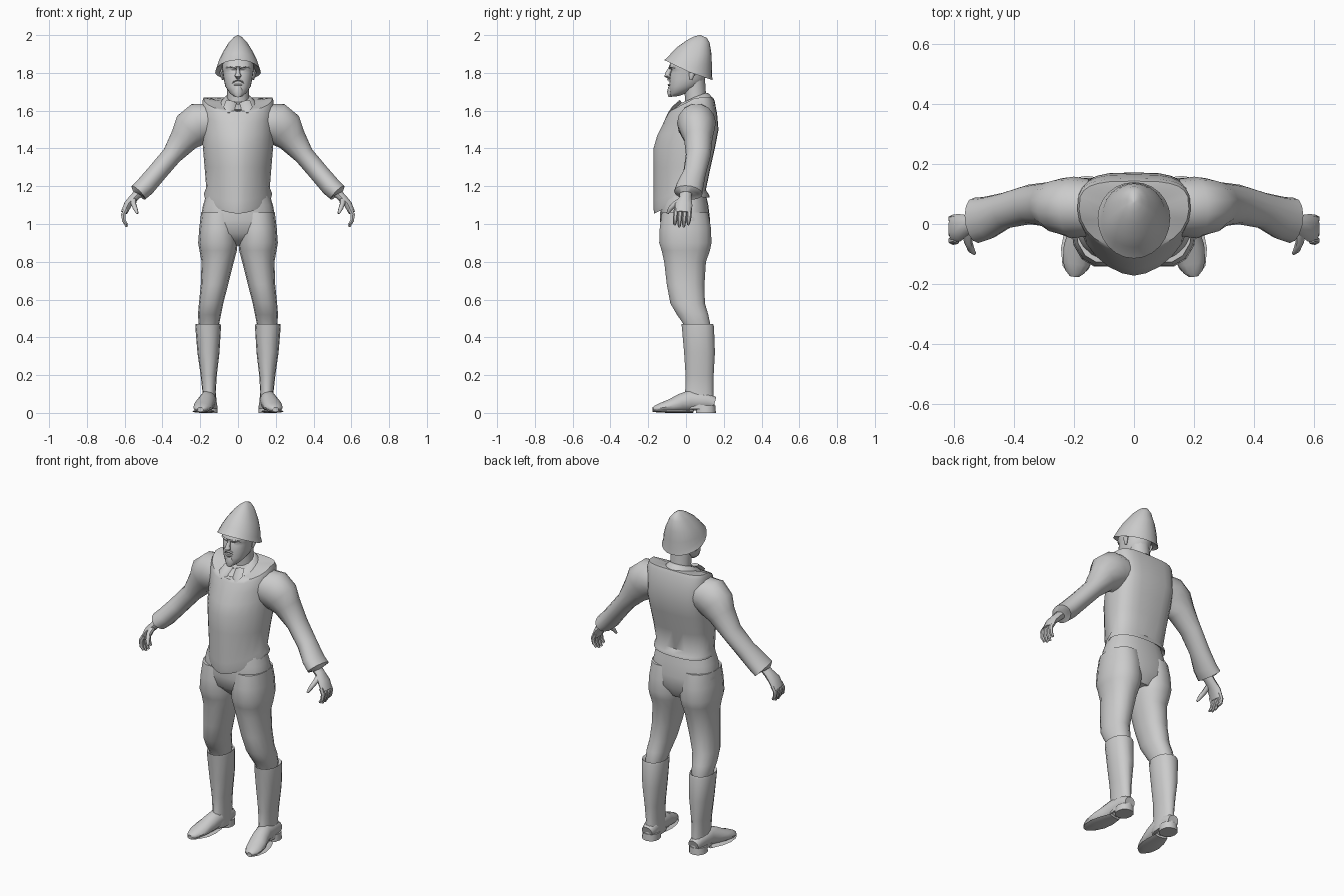
import bpy, bmesh, math
from mathutils import Vector

grey = bpy.data.materials.new("plain grey")
grey.diffuse_color = (0.6, 0.6, 0.6, 1)


def skin(name, rings, mirror=False, angle=45):
    """Bridge a series of point rings into a closed, smooth-shaded part."""
    bm = bmesh.new()
    loops = [[bm.verts.new(p) for p in r] for r in rings]
    n = len(loops[0])
    for a, b in zip(loops, loops[1:]):
        for i in range(n):
            j = (i + 1) % n
            bm.faces.new((a[i], a[j], b[j], b[i]))
    bm.faces.new(loops[0])
    bm.faces.new(loops[-1])
    bmesh.ops.remove_doubles(bm, verts=bm.verts, dist=1e-5)
    bmesh.ops.recalc_face_normals(bm, faces=bm.faces)
    me = bpy.data.meshes.new(name)
    bm.to_mesh(me)
    bm.free()
    me.materials.append(grey)
    me.shade_smooth()
    me.set_sharp_from_angle(angle=math.radians(angle))
    ob = bpy.data.objects.new(name, me)
    bpy.context.collection.objects.link(ob)
    if mirror:
        mod = ob.modifiers.new("mirror", 'MIRROR')
        mod.use_bisect_axis[0] = False
        mod.use_mirror_merge = False
    return ob


def power(v, p):
    return math.copysign(abs(v) ** p, v)


def ring(rx, yf, yc, yb, zf, zs, zb, pf=1.0, pb=1.0, n=24):
    """Ring round the body: front, middle, back depth; front, side, back height."""
    pts = []
    for i in range(n):
        t = 2 * math.pi * i / n
        c, s = math.cos(t), math.sin(t)
        p = pf if s < 0 else pb
        y, z = (yf, zf) if s < 0 else (yb, zb)
        k = abs(s) ** p
        pts.append(Vector((rx * power(c, p), yc + (y - yc) * k, zs + (z - zs) * k)))
    return pts


def tube(name, path, n=12, ref=(0, 1, 0), mirror=True, angle=45):
    """Elliptical sections (x, y, z, radius along ref, other radius) on a path."""
    pts = [Vector(p[:3]) for p in path]
    rings = []
    for i, p in enumerate(path):
        d = (pts[min(i + 1, len(pts) - 1)] - pts[max(i - 1, 0)]).normalized()
        u = Vector(ref)
        u = (u - d * u.dot(d)).normalized()
        v = d.cross(u)
        rings.append([pts[i] + u * p[3] * math.cos(t) + v * p[4] * math.sin(t)
                      for t in (2 * math.pi * k / n for k in range(n))])
    return skin(name, rings, mirror, angle)


def column(name, sections, n=14):
    """Upright limb from (z, inner x, outer x, front y, back y)."""
    rings = [ring((xo - xi) / 2, yf, (yf + yb) / 2, yb, z, z, z, 0.9, 0.9, n)
             for z, xi, xo, yf, yb in sections]
    for r, (z, xi, xo, yf, yb) in zip(rings, sections):
        for p in r:
            p.x += (xi + xo) / 2
    return skin(name, rings, True)


# Breastplate with a pointed front keel and square shoulders
skin("vest", [
    ring(.155, -.140, .01, .100, 1.10, 1.17, 1.16, 1.2, .8),
    ring(.178, -.168, .01, .125, 1.055, 1.145, 1.14, 1.2, .8),
    ring(.180, -.172, .01, .122, 1.08, 1.165, 1.155, 1.2, .8),
    ring(.168, -.172, .01, .105, 1.12, 1.19, 1.18, 1.15, .75),
    ring(.177, -.172, .01, .130, 1.30, 1.30, 1.30, 1.15, .7),
    ring(.187, -.172, .02, .155, 1.40, 1.42, 1.41, 1.15, .65),
    ring(.189, -.152, .03, .172, 1.47, 1.50, 1.50, 1.15, .6),
    ring(.189, -.122, .04, .165, 1.53, 1.58, 1.58, 1.1, .6),
    ring(.189, -.100, .05, .152, 1.58, 1.65, 1.65, 1.0, .6),
    ring(.183, -.090, .05, .143, 1.595, 1.668, 1.67, 1.0, .6),
    ring(.085, -.065, .04, .110, 1.60, 1.65, 1.67)])

# Head, neck and facial features
skin("head", [
    ring(.022, -.080, -.055, -.03, 1.675, 1.675, 1.68),
    ring(.045, -.089, -.04, .02, 1.69, 1.695, 1.70, .9),
    ring(.068, -.088, -.01, .08, 1.725, 1.73, 1.73, .9),
    ring(.076, -.088, .01, .10, 1.765, 1.77, 1.765, .85),
    ring(.080, -.082, .01, .11, 1.80, 1.80, 1.80, .85),
    ring(.083, -.076, .01, .11, 1.815, 1.815, 1.815, .85),
    ring(.085, -.090, .01, .11, 1.835, 1.835, 1.835, .85),
    ring(.080, -.060, .02, .11, 1.90, 1.88, 1.87)])
tube("neck", [(0, .055, 1.58, .062, .066), (0, .05, 1.68, .056, .058),
              (0, .04, 1.77, .06, .06)], mirror=False)
tube("nose", [(0, -.078, 1.83, .010, .008), (0, -.094, 1.80, .014, .011),
              (0, -.100, 1.785, .016, .018), (0, -.086, 1.775, .008, .012)],
     n=8, mirror=False)
tube("moustache", [(0, -.092, 1.765, .010, .007), (.02, -.084, 1.758, .009, .007),
                   (.034, -.074, 1.742, .004, .004)], n=6)
tube("lower_lip", [(-.02, -.082, 1.737, .005, .004), (0, -.090, 1.737, .008, .006),
                   (.02, -.082, 1.737, .005, .004)], n=6, mirror=False)
tube("beard", [(0, -.083, 1.727, .010, .016), (0, -.086, 1.70, .014, .026),
               (0, -.083, 1.672, .010, .015)], n=8, mirror=False)
tube("brow", [(.010, -.086, 1.826, .008, .006), (.035, -.083, 1.833, .008, .006),
              (.062, -.058, 1.827, .006, .005)], n=6)
tube("ear", [(.078, .03, 1.825, .014, .008), (.088, .035, 1.80, .018, .010),
             (.080, .025, 1.765, .008, .006)], n=8)

# Helmet with a brim sloping down toward the back
skin("helmet", [
    ring(.086, -.075, .02, .115, 1.875, 1.83, 1.80),
    ring(.121, -.115, .02, .140, 1.868, 1.803, 1.762),
    ring(.110, -.092, .02, .138, 1.888, 1.835, 1.79),
    ring(.104, -.078, .03, .137, 1.905, 1.855, 1.84),
    ring(.083, -.045, .045, .135, 1.938, 1.90, 1.90),
    ring(.050, .005, .06, .125, 1.973, 1.958, 1.96),
    ring(.026, .04, .072, .110, 1.992, 1.984, 1.985),
    ring(.004, .07, .073, .077, 2.0, 2.0, 2.0)])

# Shirt collar with two folded points
skin("collar", [
    ring(.062, -.025, .04, .108, 1.635, 1.67, 1.695),
    ring(.072, -.040, .04, .122, 1.635, 1.668, 1.69),
    ring(.098, -.078, .04, .145, 1.605, 1.64, 1.66),
    ring(.085, -.060, .04, .130, 1.595, 1.63, 1.65)])
tube("collar_point", [(.035, -.03, 1.645, .010, .03), (.045, -.07, 1.612, .008, .033),
                      (.048, -.092, 1.588, .003, .008)], n=8)

# Sleeves with flared cuffs
tube("sleeve", [
    (.150, .055, 1.54, .095, .10), (.205, .055, 1.535, .103, .110),
    (.245, .06, 1.500, .093, .108), (.285, .065, 1.450, .075, .080),
    (.350, .065, 1.364, .066, .054), (.430, .045, 1.270, .060, .053),
    (.490, .02, 1.200, .072, .054), (.527, .012, 1.166, .076, .052),
    (.530, .012, 1.160, .050, .030)], n=14)

# Hands: palm, four curled fingers and a thumb
tube("palm", [(.515, .0, 1.175, .032, .026), (.55, -.003, 1.14, .032, .024),
              (.582, -.012, 1.105, .046, .022), (.603, -.015, 1.06, .046, .018)], n=10)
for i in range(4):
    y = .02 - i * .024
    tip = .985 + (.012 if i in (0, 3) else 0)
    tube(f"finger_{i + 1}", [
        (.592, y, 1.08, .012, .013), (.608, y - .003, 1.05, .013, .013),
        (.604, y - .006, 1.018, .012, .011), (.588, y - .008, tip, .007, .007)], n=6)
tube("thumb", [(.555, -.02, 1.13, .018, .016), (.553, -.06, 1.105, .014, .014),
               (.543, -.085, 1.08, .012, .012), (.532, -.098, 1.055, .006, .006)],
     n=8, ref=(1, 0, 0))

# Trousers: hips, then a leg on each side
skin("hips", [
    ring(.160, -.125, 0, .100, 1.18, 1.18, 1.18, 1, .85),
    ring(.185, -.135, 0, .118, 1.10, 1.10, 1.10, .9, .85),
    ring(.200, -.138, 0, .128, 1.02, 1.02, 1.02, .85, .8),
    ring(.190, -.125, 0, .128, .95, .95, .95, .85, .8),
    ring(.090, -.060, 0, .090, .885, .89, .885, .85, .8)])
column("trouser_leg", [
    (1.06, .01, .195, -.130, .120), (.98, .003, .205, -.142, .135),
    (.90, .002, .211, -.145, .138), (.86, .006, .204, -.132, .130),
    (.80, .022, .193, -.118, .108), (.68, .052, .197, -.104, .100),
    (.58, .078, .207, -.085, .102), (.52, .09, .212, -.05, .12),
    (.47, .10, .208, -.015, .130), (.42, .11, .200, -.005, .130)])

# Boots: shaft, foot and heel
column("boot_shaft", [
    (.455, .11, .205, -.010, .130), (.470, .092, .224, -.026, .146),
    (.455, .090, .226, -.024, .150), (.32, .098, .215, -.012, .155),
    (.20, .112, .198, -.004, .148), (.11, .118, .188, -.006, .146),
    (.05, .112, .196, -.02, .152), (.02, .112, .198, -.01, .154)])
tube("boot_foot", [
    (.155, .150, .05, .034, .034), (.156, .11, .062, .047, .042),
    (.160, .02, .065, .055, .044), (.170, -.03, .052, .048, .048),
    (.183, -.08, .038, .036, .052), (.192, -.13, .028, .026, .046),
    (.197, -.16, .022, .018, .032), (.199, -.175, .02, .010, .015)],
    n=12, ref=(0, 0, 1))
column("boot_heel", [(.04, .108, .203, .055, .156), (.0, .108, .206, .052, .158)], n=12)
tube("boot_sole", [
    (.166, .035, .010, .010, .040), (.176, -.03, .008, .008, .056),
    (.186, -.09, .008, .008, .058), (.195, -.145, .010, .008, .044),
    (.199, -.175, .012, .007, .016)], n=8, ref=(0, 0, 1))
